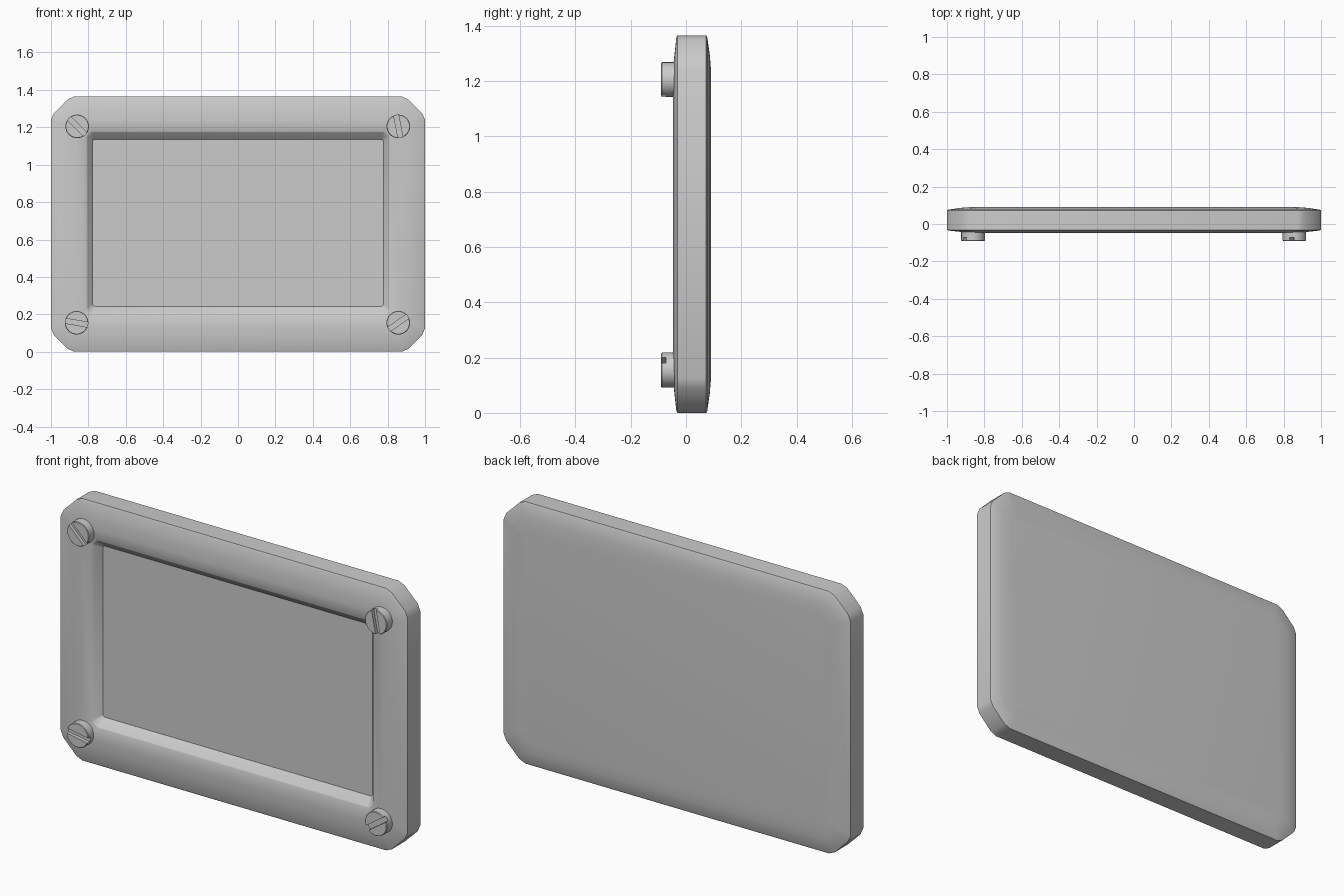
import bpy, bmesh
from math import radians, cos, sin
from mathutils import Matrix

if "Cube" in bpy.data.objects:
    bpy.data.objects.remove(bpy.data.objects["Cube"])

CZ = 0.6825


def ring(y, hx, hz, c, cz=CZ):
    """Rectangle with softened chamfered corners, in the xz plane."""
    steps = [(0, c), (0.12 * c, 0.72 * c), (0.72 * c, 0.12 * c), (c, 0)]
    pts = []
    for sx, sz in ((1, 1), (-1, 1), (-1, -1), (1, -1)):
        corner = [(sx * (hx - a), y, cz + sz * (hz - b)) for a, b in steps]
        # keep a consistent direction round the outline
        pts += corner[::-1] if sx * sz < 0 else corner
    return pts


def finish(name, bm):
    bmesh.ops.recalc_face_normals(bm, faces=bm.faces)
    me = bpy.data.meshes.new(name)
    bm.to_mesh(me)
    bm.free()
    ob = bpy.data.objects.new(name, me)
    bpy.context.collection.objects.link(ob)
    return ob


def smooth(ob):
    bpy.ops.object.select_all(action='DESELECT')
    ob.select_set(True)
    bpy.context.view_layer.objects.active = ob
    bpy.ops.object.shade_smooth_by_angle(angle=radians(28))


# Plate: one continuous loft from the back face, round the edge, into the recess
rings = [
    ring(0.090, 0.88, 0.5625, 0.055),
    ring(0.086, 0.93, 0.6125, 0.085),
    ring(0.077, 0.992, 0.6745, 0.12),
    ring(0.073, 1.0, 0.6825, 0.125),
    ring(-0.031, 1.0, 0.6825, 0.125),
    ring(-0.035, 0.992, 0.6745, 0.12),
    ring(-0.044, 0.91, 0.5925, 0.075),
    ring(-0.047, 0.87, 0.5525, 0.05),
    ring(-0.044, 0.812, 0.489, 0.03, 0.689),
    ring(-0.040, 0.806, 0.484, 0.03, 0.689),
    ring(-0.002, 0.777, 0.446, 0.01, 0.689),
]
bm = bmesh.new()
loops = [[bm.verts.new(p) for p in r] for r in rings]
for a, b in zip(loops, loops[1:]):
    for i in range(len(a)):
        j = (i + 1) % len(a)
        bm.faces.new((a[i], a[j], b[j], b[i]))
bm.faces.new(loops[0])
bm.faces.new(loops[-1])
smooth(finish("plate", bm))


# Slotted screw heads, each turned to its own angle
def screw(name, x, z, angle):
    bm = bmesh.new()
    place = Matrix.Translation((x, -0.063, z)) @ Matrix.Rotation(radians(90), 4, 'X')
    bmesh.ops.create_cone(bm, cap_ends=True, segments=32, radius1=0.063,
                          radius2=0.063, depth=0.054, matrix=place)
    front = [e for e in bm.edges if all(v.co.y < -0.08 for v in e.verts)]
    bmesh.ops.bevel(bm, geom=front, offset=0.003, segments=1, affect='EDGES')
    head = finish(name, bm)

    bm = bmesh.new()
    slot = (Matrix.Translation((x, -0.09, z))
            @ Matrix.Rotation(radians(-angle), 4, 'Y')
            @ Matrix.Diagonal((0.2, 0.036, 0.026, 1)))
    bmesh.ops.create_cube(bm, size=1, matrix=slot)
    cutter = finish(name + "_slot_cutter", bm)
    cutter.hide_render = True

    mod = head.modifiers.new("slot", 'BOOLEAN')
    mod.operation = 'DIFFERENCE'
    mod.solver = 'EXACT'
    mod.object = cutter
    bpy.context.view_layer.objects.active = head
    bpy.ops.object.modifier_apply(modifier=mod.name)
    bpy.data.objects.remove(cutter)
    smooth(head)


screw("screw_top_left", -0.86, 1.205, -45)
screw("screw_top_right", 0.857, 1.205, -79)
screw("screw_bottom_left", -0.863, 0.155, -10)
screw("screw_bottom_right", 0.857, 0.155, 35)
